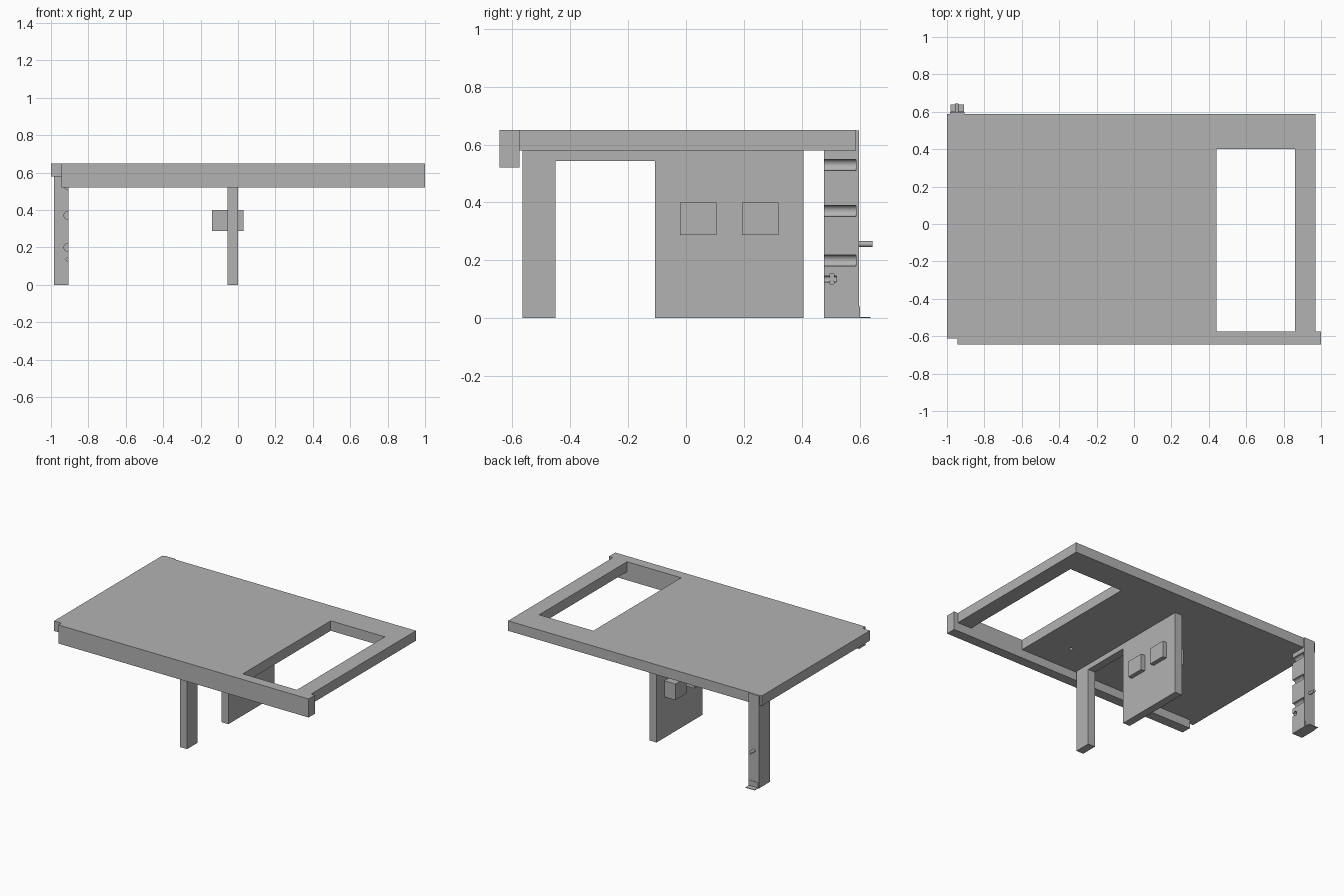
import bpy, bmesh, math
from mathutils import Matrix, Vector

if "Cube" in bpy.data.objects:
    bpy.data.objects.remove(bpy.data.objects["Cube"])

grey = bpy.data.materials.new("plain grey")
grey.use_nodes = True
GREY = (0.45, 0.45, 0.45, 1)
grey.diffuse_color = GREY
grey.node_tree.nodes["Principled BSDF"].inputs["Base Color"].default_value = GREY


def add_object(name, bm):
    bmesh.ops.recalc_face_normals(bm, faces=bm.faces)
    mesh = bpy.data.meshes.new(name)
    bm.to_mesh(mesh)
    bm.free()
    mesh.materials.append(grey)
    obj = bpy.data.objects.new(name, mesh)
    bpy.context.collection.objects.link(obj)
    return obj


def box(name, x, y, z):
    bm = bmesh.new()
    bmesh.ops.create_cube(bm, size=1)
    for v in bm.verts:
        v.co = Vector([(a + b) / 2 + c * (b - a) for (a, b), c in zip((x, y, z), v.co)])
    return add_object(name, bm)


def rod(name, center, radius, length, axis="Y", sides=24):
    bm = bmesh.new()
    turn = Matrix.Rotation(math.pi / 2, 4, "X") if axis == "Y" else Matrix()
    bmesh.ops.create_cone(bm, cap_ends=True, segments=sides, radius1=radius, radius2=radius,
                          depth=length, matrix=Matrix.Translation(center) @ turn)
    obj = add_object(name, bm)
    for p in obj.data.polygons:
        p.use_smooth = len(p.vertices) == 4
    return obj


def cut(obj, cutter):
    cutter.hide_render = True
    cutter.hide_viewport = True
    mod = obj.modifiers.new("cut", "BOOLEAN")
    mod.operation = "DIFFERENCE"
    mod.solver = "EXACT"
    mod.object = cutter
    # Bake the cut so that no helper remains
    graph = bpy.context.evaluated_depsgraph_get()
    mesh = bpy.data.meshes.new_from_object(obj.evaluated_get(graph))
    obj.modifiers.clear()
    obj.data = mesh
    bpy.data.objects.remove(cutter)


def extrude_profile(name, points, x0, x1):
    """Extrude a closed (y, z) outline along x."""
    bm = bmesh.new()
    face = bm.faces.new([bm.verts.new((x0, y, z)) for y, z in points])
    moved = bmesh.ops.extrude_face_region(bm, geom=[face])["geom"]
    bmesh.ops.translate(bm, vec=(x1 - x0, 0, 0),
                        verts=[g for g in moved if isinstance(g, bmesh.types.BMVert)])
    return add_object(name, bm)


# Flat deck with a rectangular opening and a blind hole underneath
deck = box("deck", (-1, 0.97), (-0.612, 0.588), (0.58, 0.65))
cut(deck, box("opening_cutter", (0.44, 0.86), (-0.7, 0.4), (0.5, 0.7)))
cut(deck, rod("hole_cutter", (0.21, -0.37, 0.58), 0.012, 0.06, "Z"))

# Deep beam along the front
box("front_beam", (-0.943, 1), (-0.645, -0.575), (0.52, 0.65))

# Central wall with a doorway
extrude_profile("central_wall", [(-0.565, 0), (-0.45, 0), (-0.45, 0.543), (-0.107, 0.543),
                                 (-0.107, 0), (0.405, 0), (0.405, 0.58), (-0.565, 0.58)],
                -0.055, 0)

# Boxes passing through the wall
for side, y in (("front", -0.02), ("back", 0.193)):
    box(side + "_wall_box", (-0.14, 0.03), (y, y + 0.126), (0.287, 0.4))

# Corner leg with rounded channels on its inner face
leg = box("corner_leg", (-0.985, -0.905), (0.477, 0.598), (0, 0.649))
for z in (0.53, 0.371, 0.2):
    cut(leg, rod("channel_cutter", (-0.911, 0.527, z), 0.02, 0.12))
cut(leg, rod("slot_cutter", (-0.908, 0.49, 0.136), 0.011, 0.06))
cut(leg, box("cross_slot_cutter", (-0.92, -0.89), (0.498, 0.512), (0.119, 0.152)))

# Pin on the back of the leg
rod("leg_pin", (-0.947, 0.617, 0.256), 0.01, 0.056)

# Thin angled foot
box("foot_plate", (-0.98, -0.91), (0.57, 0.638), (0, 0.004))
box("foot_upright", (-0.98, -0.91), (0.597, 0.601), (0, 0.04))
